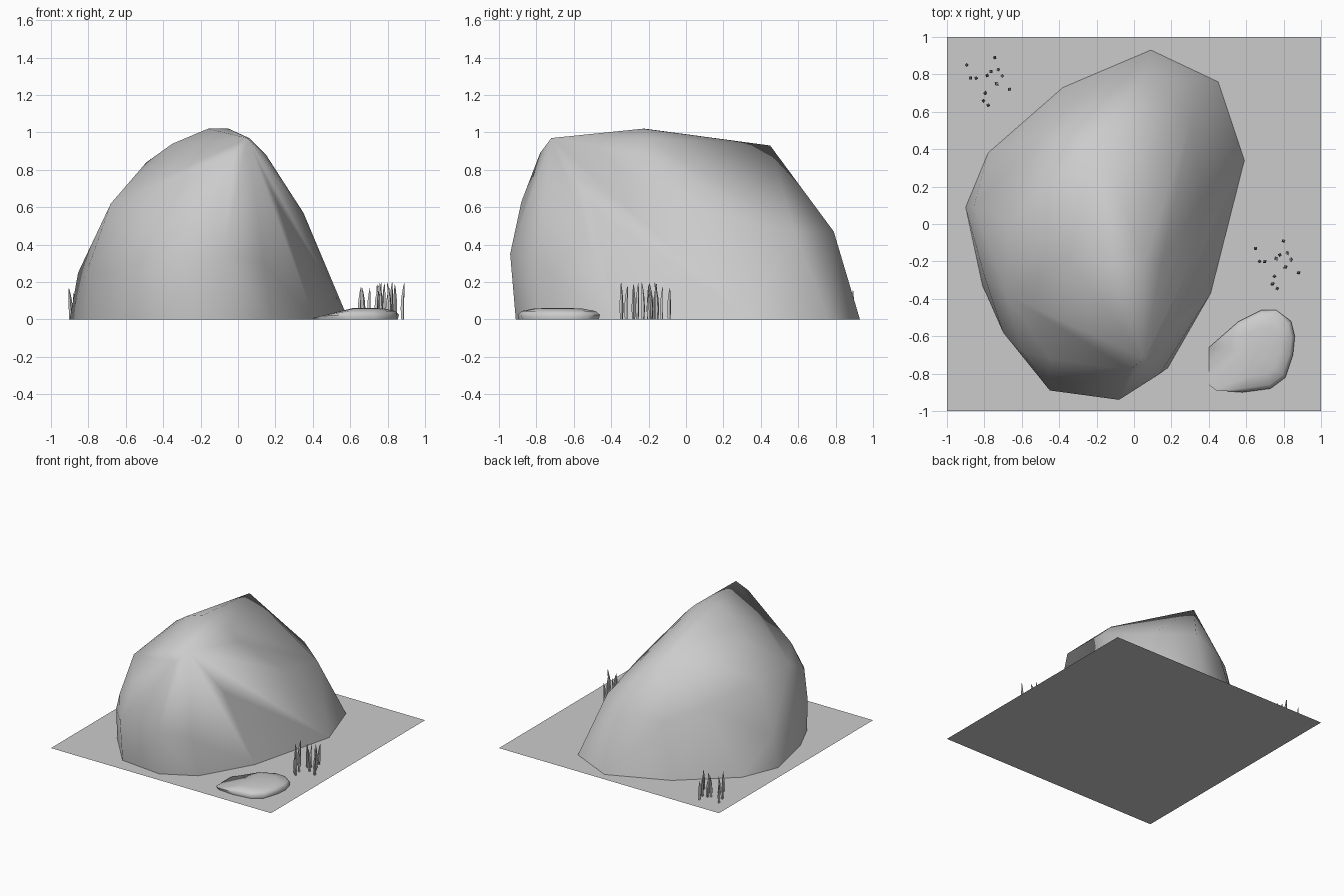
import bpy, bmesh, math, random
from mathutils import Vector

if "Cube" in bpy.data.objects:
    bpy.data.objects.remove(bpy.data.objects["Cube"])

random.seed(4)


def finish(bm, name, angle=60):
    bmesh.ops.recalc_face_normals(bm, faces=bm.faces)
    mesh = bpy.data.meshes.new(name)
    bm.to_mesh(mesh)
    bm.free()
    ob = bpy.data.objects.new(name, mesh)
    bpy.context.collection.objects.link(ob)
    bpy.ops.object.select_all(action='DESELECT')
    ob.select_set(True)
    bpy.context.view_layer.objects.active = ob
    bpy.ops.object.shade_smooth_by_angle(angle=math.radians(angle))
    return ob


def hull_rock(name, points):
    """Chiselled boulder: convex hull of key corners, open underneath."""
    bm = bmesh.new()
    for p in points:
        bm.verts.new(p)
    bmesh.ops.convex_hull(bm, input=bm.verts[:])
    loose = [v for v in bm.verts if not v.link_faces]
    bmesh.ops.delete(bm, geom=loose, context='VERTS')
    under = [f for f in bm.faces if all(v.co.z < 0.003 for v in f.verts)]
    bmesh.ops.delete(bm, geom=under, context='FACES')
    return finish(bm, name)


# ground sheet
bm = bmesh.new()
bmesh.ops.create_grid(bm, x_segments=1, y_segments=1, size=1)
finish(bm, "ground_sheet")

# main boulder: footprint, then wall and ridge corners
footprint = [(-.90, .09), (-.78, .38), (-.38, .73), (.09, .93), (.45, .76),
             (.59, .34), (.41, -.37), (.18, -.77), (-.08, -.91), (-.44, -.87),
             (-.70, -.57), (-.81, -.33)]
corners = [
    (-.08, -.94, .35), (-.45, -.89, .33), (.14, -.80, .30),
    (-.70, -.58, .25), (-.80, -.28, .28), (-.855, .10, .25),
    (-.60, -.68, .43), (-.45, -.72, .60), (-.10, -.88, .63),
    (-.68, -.38, .62), (-.67, 0, .62), (-.49, -.10, .84),
    (-.35, -.17, .94), (-.02, -.78, .89), (.05, -.72, .97),
    (-.16, -.22, 1.02), (-.05, -.23, 1.02), (.06, -.20, .97),
    (.15, -.20, .88), (.35, .12, .57), (.22, -.50, .60),
    (-.21, .45, .93), (.05, .79, .47), (.31, .58, .47),
    (-.28, .68, .43), (-.50, .47, .54)]
hull_rock("boulder", [(x, y, 0) for x, y in footprint] + corners)

# flat stone beside it: low rim plus a domed top, thin toward the left
rim = [(.40, -.86), (.44, -.89), (.58, -.90), (.73, -.88), (.81, -.82),
       (.85, -.70), (.86, -.60), (.84, -.52), (.76, -.46), (.68, -.46),
       (.56, -.52), (.40, -.66)]
centre = Vector((.67, -.69))
stone = []
for s, z in ((.97, 0), (1, .025), (.9, .045), (.6, .058), (.2, .062)):
    for p in rim:
        q = centre + (Vector(p) - centre) * s
        stone.append((q.x, q.y, min(z, .008 + .25 * max(q.x - .40, 0)) if z else 0))
hull_rock("flat_stone", stone)


# grass tufts: tapered, bent blades
def blade(bm, x, y, height):
    turn = random.uniform(0, math.tau)
    bend = random.uniform(.01, .03)
    rings = []
    for t, r in ((0, .008), (.3, .011), (.6, .009), (.85, .005), (1, .001)):
        off = bend * (t * t - .5 * t)
        cx, cy = x + off * math.cos(turn), y + off * math.sin(turn)
        rings.append([bm.verts.new((cx + r * math.cos(turn + k * math.pi / 2),
                                    cy + r * math.sin(turn + k * math.pi / 2),
                                    height * t)) for k in range(4)])
    for a, b in zip(rings, rings[1:]):
        for k in range(4):
            j = (k + 1) % 4
            bm.faces.new((a[k], a[j], b[j], b[k]))
    bm.faces.new(rings[-1])


roots = [(.65, -.13), (.80, -.09), (.82, -.155), (.67, -.20), (.70, -.20),
         (.76, -.185), (.78, -.165), (.84, -.19), (.88, -.26), (.75, -.28),
         (.74, -.32), (.765, -.345), (.81, -.23)]
for name, dx, dy, high in (("grass_right", 0, 0, .2), ("grass_back_left", -1.545, .98, .17)):
    bm = bmesh.new()
    for x, y in roots:
        blade(bm, x + dx, y + dy, high * random.uniform(.82, 1))
    finish(bm, name)
